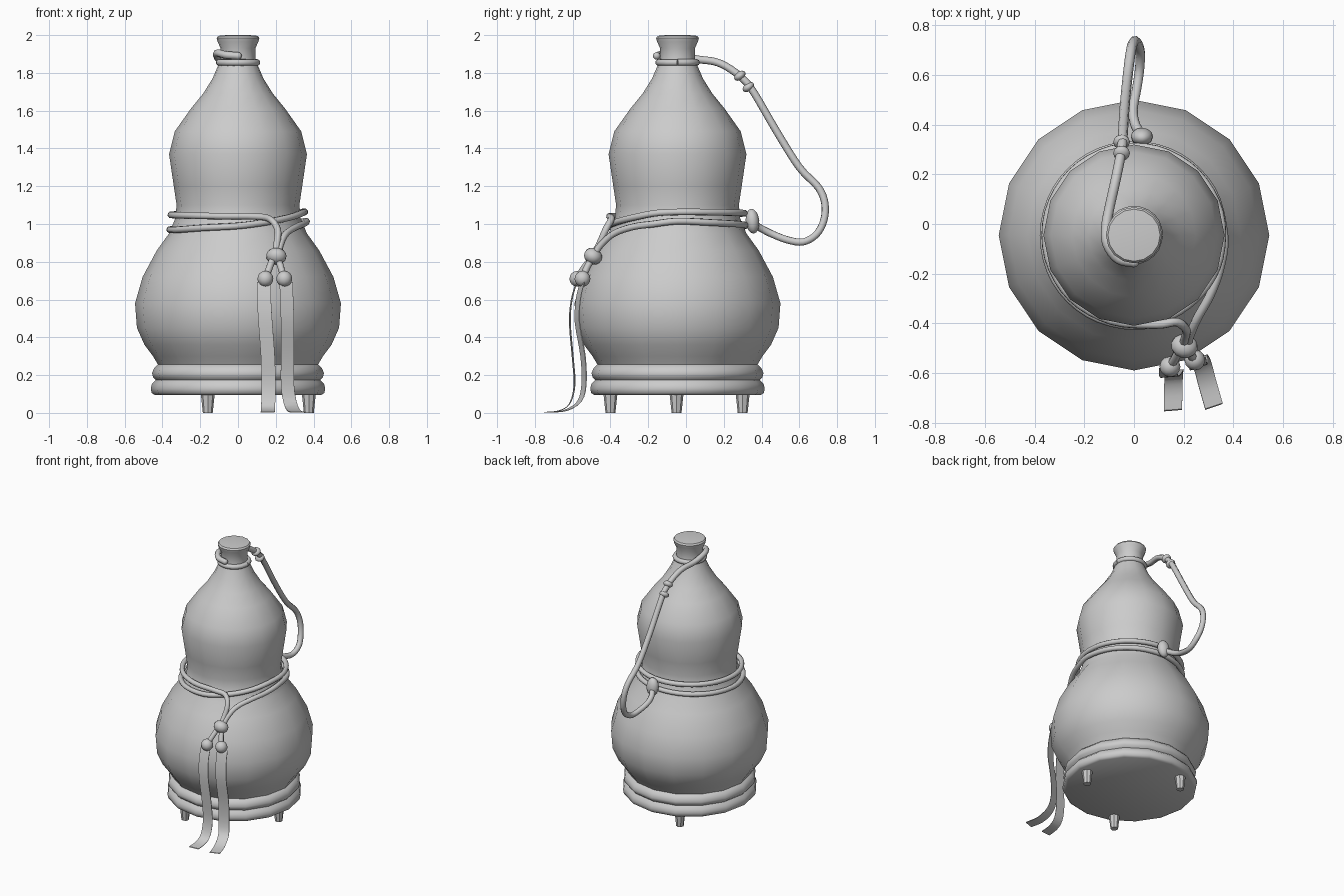
import bpy, bmesh, math
from mathutils import Vector

CY = -0.045  # depth of the gourd's axis
grey = bpy.data.materials.new("plain grey")
grey.diffuse_color = (0.6, 0.6, 0.6, 1)


def finish(name, bm, angle=40):
    bmesh.ops.recalc_face_normals(bm, faces=bm.faces)
    me = bpy.data.meshes.new(name)
    bm.to_mesh(me)
    bm.free()
    ob = bpy.data.objects.new(name, me)
    bpy.context.collection.objects.link(ob)
    me.materials.append(grey)
    bpy.ops.object.select_all(action='DESELECT')
    ob.select_set(True)
    bpy.context.view_layer.objects.active = ob
    bpy.ops.object.shade_smooth_by_angle(angle=math.radians(angle))
    return ob


def skin(bm, rings, caps=True):
    rows = [[bm.verts.new(p) for p in r] for r in rings]
    n = len(rows[0])
    for a, b in zip(rows, rows[1:]):
        for i in range(n):
            j = (i + 1) % n
            bm.faces.new((a[i], a[j], b[j], b[i]))
    if caps:
        bm.faces.new(rows[0])
        bm.faces.new(rows[-1])


def lathe(name, profile, sides=16, x=0, y=CY, angle=40):
    bm = bmesh.new()
    skin(bm, [[(x + r * math.cos(2 * math.pi * i / sides),
                y + r * math.sin(2 * math.pi * i / sides), z)
               for i in range(sides)] for r, z in profile])
    return finish(name, bm, angle)


def smooth_path(pts, steps=4):
    """Catmull-Rom curve through the points."""
    p = [Vector(q) for q in pts]
    p = [2 * p[0] - p[1]] + p + [2 * p[-1] - p[-2]]
    out = []
    for a, b, c, d in zip(p, p[1:], p[2:], p[3:]):
        for k in range(steps):
            t = k / steps
            out.append(0.5 * (2 * b + (c - a) * t + (2 * a - 5 * b + 4 * c - d) * t * t
                              + (3 * b - a - 3 * c + d) * t ** 3))
    return out + [p[-2]]


def cord(name, pts, r=0.018, steps=4, sides=8):
    path = smooth_path(pts, steps)
    bm = bmesh.new()
    rings, side = [], None
    for i, p in enumerate(path):
        t = (path[min(i + 1, len(path) - 1)] - path[max(i - 1, 0)]).normalized()
        if side is None:
            side = t.orthogonal().normalized()
        side = (side - t * side.dot(t)).normalized()
        up = t.cross(side)
        rings.append([p + r * (side * math.cos(2 * math.pi * k / sides)
                               + up * math.sin(2 * math.pi * k / sides)) for k in range(sides)])
    skin(bm, rings)
    return finish(name, bm, 60)


def bead(name, loc, size, axis=(0, 0, 1)):
    bm = bmesh.new()
    bmesh.ops.create_uvsphere(bm, u_segments=12, v_segments=8, radius=1)
    bmesh.ops.scale(bm, vec=size, verts=bm.verts)
    ob = finish(name, bm, 60)
    ob.location = loc
    ob.rotation_euler = Vector(axis).to_track_quat('Z', 'Y').to_euler()
    return ob


def waist(deg, z, r=0.356):
    a = math.radians(deg)
    return (r * math.cos(a), CY + r * math.sin(a), z)


# Gourd body, with its turned base
lathe("gourd_body", [(0.42, 0.25), (0.45, 0.30), (0.495, 0.36), (0.535, 0.45), (0.545, 0.58),
                     (0.505, 0.72), (0.43, 0.86), (0.365, 0.95), (0.332, 1.03), (0.325, 1.10),
                     (0.34, 1.20), (0.365, 1.37), (0.335, 1.49), (0.25, 1.61), (0.185, 1.69),
                     (0.135, 1.77), (0.105, 1.84)])
lathe("base_ring", [(0.44, 0.095), (0.457, 0.105), (0.462, 0.13), (0.455, 0.155), (0.435, 0.175),
                    (0.45, 0.19), (0.455, 0.21), (0.445, 0.235), (0.42, 0.26)], angle=60)

# Stopper
lathe("stopper", [(0.095, 1.835), (0.092, 1.88), (0.092, 1.93), (0.108, 1.965), (0.113, 1.985),
                  (0.105, 1.996), (0.06, 2.0)])
cord("stopper_ring", [waist(d, 1.855, 0.1) for d in range(0, 361, 30)], 0.018, 2)

# Three tapered feet
for x, y in ((0.375, -0.05), (-0.16, 0.30), (-0.16, -0.40)):
    lathe("foot", [(0.026, 0.0), (0.037, 0.10)], 8, x, y)

# Waist cord: two turns, both ends meeting at the front knot
cord("waist_cord",
     [(0.195, -0.50, 0.82), (0.205, -0.46, 0.89), (0.21, -0.425, 0.97), (0.17, -0.395, 1.025),
      (0.09, -0.405, 1.04)]
     + [waist(-90 - d, 1.04 + 0.025 * d / 270) for d in range(15, 271, 30)]
     + [waist(-15, 1.06), waist(-40, 1.035), waist(-65, 1.01), waist(-90, 0.99, 0.365),
        waist(-120, 0.98, 0.365), waist(-150, 0.97, 0.365)]
     + [waist(-180 - d, 0.97 + 0.045 * d / 180, 0.362) for d in range(0, 181, 30)]
     + [waist(-20, 1.0, 0.37), (0.31, -0.28, 0.985), (0.255, -0.38, 0.95),
        (0.225, -0.45, 0.89), (0.215, -0.49, 0.83)])

# Front knot, tassel cords and balls
bead("front_knot", (0.203, -0.492, 0.83), (0.055, 0.05, 0.043), (-0.1, -0.4, -0.8))
for x, y in ((0.145, -0.575), (0.245, -0.548)):
    cord("tassel_cord", [(0.2 + (x - 0.2) * 0.2, -0.49, 0.83),
                         (0.2 + (x - 0.2) * 0.6, (y - 0.5) / 2, 0.77), (x, y, 0.71)], 0.018)
    bead("tassel_ball", (x, y, 0.71), (0.042, 0.042, 0.042))


# Hanging ribbons, curling forward at the ground
def ribbon(name, centres, half):
    half, thick = Vector(half), Vector((0, 0.002, 0.002))
    bm = bmesh.new()
    skin(bm, [[p - half - thick, p + half - thick, p + half + thick, p - half + thick]
              for p in smooth_path(centres, 3)])
    return finish(name, bm, 40)


ribbon("left_ribbon", [(0.137, -0.58, 0.69), (0.138, -0.605, 0.60), (0.145, -0.615, 0.48),
                       (0.158, -0.60, 0.30), (0.162, -0.59, 0.15), (0.16, -0.615, 0.05),
                       (0.158, -0.67, 0.012), (0.157, -0.75, 0.003)], (0.037, 0.003, 0))
ribbon("right_ribbon", [(0.255, -0.55, 0.69), (0.258, -0.57, 0.60), (0.262, -0.575, 0.48),
                        (0.262, -0.545, 0.30), (0.262, -0.54, 0.15), (0.275, -0.565, 0.06),
                        (0.295, -0.64, 0.012), (0.322, -0.735, 0.003)], (0.035, 0.012, 0))

# Handle cord from the stopper, looping out behind to the back knot
cord("handle_cord",
     [(0.0, -0.155, 1.89), (-0.065, -0.14, 1.895), (-0.108, -0.08, 1.905), (-0.112, -0.01, 1.89),
      (-0.1, 0.06, 1.872), (-0.08, 0.15, 1.86), (-0.065, 0.22, 1.83), (-0.05, 0.30, 1.77),
      (-0.045, 0.36, 1.695), (-0.037, 0.48, 1.49), (-0.025, 0.60, 1.30), (-0.012, 0.70, 1.195),
      (0.0, 0.735, 1.11), (0.012, 0.73, 1.02), (0.025, 0.69, 0.945), (0.022, 0.62, 0.905),
      (0.01, 0.54, 0.915), (-0.004, 0.46, 0.945), (0.005, 0.40, 0.975), (0.03, 0.36, 1.0)], 0.02)
bead("cord_end", (0.0, -0.155, 1.89), (0.02, 0.02, 0.02))
for y, z in ((0.285, 1.785), (0.33, 1.725)):
    bead("cord_bead", (-0.05, y, z), (0.034, 0.034, 0.022), (0, 0.6, -0.8))
bead("back_knot", (0.032, 0.352, 1.015), (0.045, 0.036, 0.066), (0, 0.1, -1))
